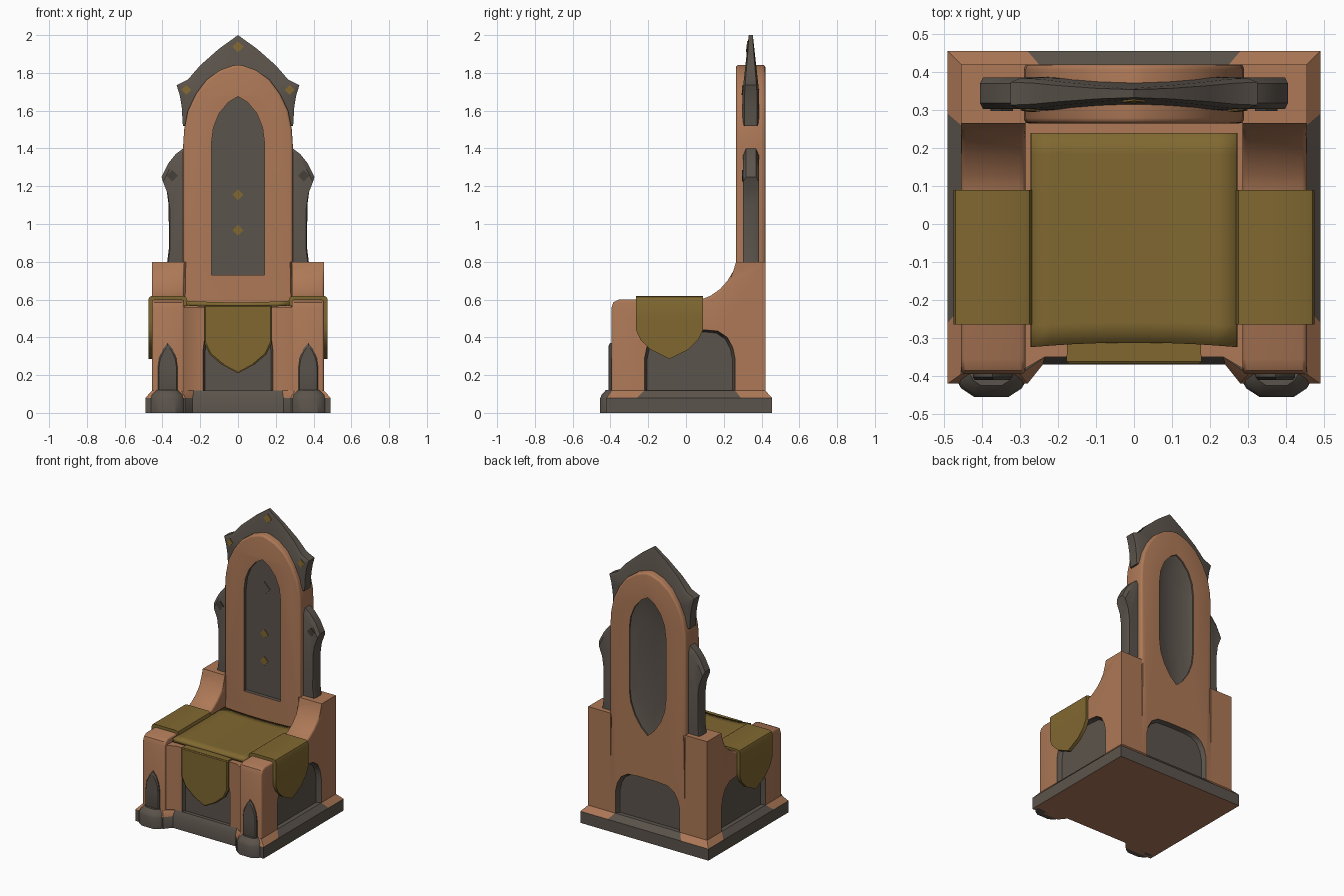
import bpy, bmesh, math
from mathutils import Vector
from mathutils.bvhtree import BVHTree

cube = bpy.data.objects.get("Cube")
if cube:
    bpy.data.objects.remove(cube, do_unlink=True)


def material(name, r, g, b):
    m = bpy.data.materials.new(name)
    m.use_nodes = True
    m.diffuse_color = (r, g, b, 1)
    node = next(n for n in m.node_tree.nodes if n.type == 'BSDF_PRINCIPLED')
    node.inputs["Base Color"].default_value = (r, g, b, 1)
    node.inputs["Roughness"].default_value = 0.8
    return m


WOOD = material("warm wood", 0.42, 0.19, 0.095)
STONE = material("grey stone", 0.105, 0.088, 0.072)
DARK = material("dark stone", 0.06, 0.05, 0.04)
CLOTH = material("olive cloth", 0.215, 0.137, 0.03)
GOLD = material("dull gold", 0.22, 0.135, 0.03)


def smooth(me):
    me.shade_smooth()
    me.set_sharp_from_angle(angle=math.radians(32))


def finish(name, bm, mats):
    bmesh.ops.recalc_face_normals(bm, faces=bm.faces)
    me = bpy.data.meshes.new(name)
    bm.to_mesh(me)
    bm.free()
    for m in mats:
        me.materials.append(m)
    smooth(me)
    ob = bpy.data.objects.new(name, me)
    bpy.context.scene.collection.objects.link(ob)
    return ob


def skin(name, rings, mats, index=0, bevel=0, pick=None, paint=None):
    """Closed solid through equal rings of points, with capped ends."""
    bm = bmesh.new()
    vs = [[bm.verts.new(p) for p in ring] for ring in rings]
    n = len(vs[0])
    for a, b in zip(vs, vs[1:]):
        for i in range(n):
            j = (i + 1) % n
            bm.faces.new((a[i], a[j], b[j], b[i]))
    bm.faces.new(vs[0])
    bm.faces.new(vs[-1])
    bmesh.ops.recalc_face_normals(bm, faces=bm.faces)
    if bevel:
        edges = [e for e in bm.edges
                 if pick(e, (e.verts[0].co + e.verts[1].co) / 2)]
        bmesh.ops.bevel(bm, geom=edges, offset=bevel, segments=3, profile=0.5,
                        affect='EDGES', clamp_overlap=True)
    for f in bm.faces:
        f.normal_update()
        f.material_index = paint(f) if paint else index
    return finish(name, bm, mats)


def loft(name, outline, rings, axis, mats, centre=(0, 0), **kw):
    """Rings of (depth, scale) made from one flat outline."""
    def place(a, b, d):
        return {'x': (d, a, b), 'y': (a, d, b), 'z': (a, b, d)}[axis]
    ca, cb = centre
    pts = [[place(ca + (a - ca) * s, cb + (b - cb) * s, d) for a, b in outline]
           for d, s in rings]
    return skin(name, pts, mats, **kw)


def mir(half, c=0):
    return [(c + x, y) for x, y in half] + [(c - x, y) for x, y in reversed(half) if x]


def arch(w, low, top, c=0):
    h = top - low
    return mir([(w, low), (w, low + h * 0.55), (w * 0.95, low + h * 0.72),
                (w * 0.83, low + h * 0.88), (w * 0.62, low + h * 0.98), (w * 0.3, top)], c)


def carve(ob, cutter):
    mod = ob.modifiers.new("recess", 'BOOLEAN')
    mod.operation, mod.solver, mod.object = 'DIFFERENCE', 'EXACT', cutter
    cutter.hide_render = True
    bpy.context.view_layer.update()
    dg = bpy.context.evaluated_depsgraph_get()
    me = bpy.data.meshes.new_from_object(ob.evaluated_get(dg))
    ob.modifiers.clear()
    ob.data = me
    bpy.data.objects.remove(cutter, do_unlink=True)
    smooth(me)


BODY = [WOOD, STONE]

# Plinth with a sloped skirt: wood at the corners, stone between
outer = mir([(0.28, 0.455), (0.49, 0.455), (0.49, 0.29), (0.49, -0.26),
             (0.49, -0.42), (0.28, -0.42), (0.24, -0.37)])
inner = mir([(0.25, 0.42), (0.455, 0.42), (0.455, 0.26), (0.455, -0.22),
             (0.455, -0.395), (0.30, -0.395), (0.235, -0.35)])


def plinth_paint(f):
    c, nz = f.calc_center_median(), f.normal.z
    corner = abs(c.x) > 0.25 and (c.y > 0.27 or c.y < -0.24)
    return 0 if nz < -0.5 or (0.1 < nz < 0.95 and corner) else 1


skin("plinth", [[(x, y, z) for x, y in o] for o, z in
                ((outer, 0), (outer, 0.08), (inner, 0.118))], BODY, paint=plinth_paint)

# Seat block with the front panel
seat = loft("seat_block", mir([(0.295, 0.3), (0.295, -0.385), (0.235, -0.35)]),
            [(0.08, 1), (0.56, 1)], 'z', BODY)
carve(seat, loft("seat_cutter", arch(0.185, 0.1, 0.52), [(-0.45, 1), (-0.345, 1), (-0.325, 0.94)],
                 'y', BODY, (0, 0.27), index=1))

# Arms that sweep up into the back shoulders
arm_side = [(-0.395, 0.08), (-0.395, 0.555), (-0.385, 0.585), (-0.355, 0.6), (0.08, 0.6),
            (0.13, 0.62), (0.18, 0.655), (0.22, 0.7), (0.25, 0.75), (0.265, 0.8),
            (0.42, 0.8), (0.42, 0.08)]


def arm_edge(e, m):
    return abs(e.verts[0].co.x - e.verts[1].co.x) < 1e-4 and m.y < 0.25 and m.z > 0.09


for s, side in ((1, "left"), (-1, "right")):
    arm = loft(side + "_arm", arm_side, [(s * 0.285, 1), (s * 0.455, 1)], 'x', BODY,
               bevel=0.014, pick=arm_edge)
    carve(arm, loft("arm_cutter", arch(0.24, 0.1, 0.44, 0.02),
                    [(s * 0.5, 1), (s * 0.45, 1), (s * 0.425, 0.94)],
                    'x', BODY, (0.02, 0.26), index=1))

# Tall arched back with three recessed panels
back = loft("backrest", mir([(0.29, 0.08), (0.29, 0.8), (0.29, 1.42), (0.285, 1.5), (0.265, 1.6),
                             (0.222, 1.69), (0.165, 1.765), (0.095, 1.815), (0.03, 1.838),
                             (0, 1.843)]),
            [(0.265, 1), (0.42, 1)], 'y', BODY, bevel=0.014,
            pick=lambda e, m: abs(e.verts[0].co.y - e.verts[1].co.y) < 1e-4 and m.z > 0.82)
lancet = [(0.14, 1.43), (0.13, 1.51), (0.1, 1.585), (0.05, 1.645), (0, 1.675)]
tail = [(0, 0.72), (0.05, 0.765), (0.1, 0.84), (0.13, 0.92), (0.14, 1.0)]
carve(back, loft("panel_cutter", mir([(0.14, 0.73)] + lancet), [(0.2, 1), (0.29, 1)],
                 'y', BODY, index=1))
carve(back, loft("rear_cutter", mir(tail + lancet), [(0.45, 1), (0.41, 1), (0.393, 0.8)],
                 'y', BODY, (0, 1.2), index=1))
carve(back, loft("low_cutter", arch(0.245, 0.1, 0.42), [(0.46, 1), (0.415, 1), (0.39, 0.94)],
                 'y', BODY, (0, 0.25), index=1))

# Pointed crown, thinner toward its tip
crown_line = mir([(0, 1.5), (0.2, 1.5), (0.292, 1.52), (0.298, 1.62), (0.308, 1.68),
                  (0.325, 1.735), (0.265, 1.765), (0.2, 1.84), (0.1, 1.928), (0, 2.0)])


def crown_ring(scale, fat, sign):
    pts = []
    for x, z in crown_line:
        x, z = x * scale, 1.65 + (z - 1.65) * scale
        half = 0.044 - 0.03 * max(0, min(1, (z - 1.7) / 0.27))
        pts.append((x, 0.343 + sign * half * fat, z))
    return pts


steps = [(0.4, 1), (0.92, 1), (1, 0.75)]
crown = skin("crown", [crown_ring(a, b, -1) for a, b in steps]
             + [crown_ring(a, b, 1) for a, b in reversed(steps)], [STONE])

# Side wings of the back
wing_line = [(0.27, 0.79), (0.376, 0.79), (0.366, 0.87), (0.367, 1.1), (0.378, 1.18),
             (0.405, 1.25), (0.37, 1.32), (0.33, 1.37), (0.29, 1.4), (0.27, 1.4)]
wings = {}
for s, side in ((1, "left"), (-1, "right")):
    wings[s] = loft(side + "_wing", [(s * x, z) for x, z in wing_line],
                    [(0.302, 0.94), (0.318, 1), (0.37, 1), (0.386, 0.94)],
                    'y', [STONE], (s * 0.27, 0.8))

# Front feet and pointed post plates
for s, side in ((1, "left"), (-1, "right")):
    foot = mir([(0.095, -0.38), (0.095, -0.405), (0.08, -0.432), (0.045, -0.455)], s * 0.375)
    loft(side + "_front_foot", foot, [(0, 1), (0.075, 1), (0.095, 0.9), (0.12, 0.6)],
         'z', [STONE], (s * 0.375, -0.38))
    plate = mir([(0.052, 0.06), (0.052, 0.24), (0.045, 0.29), (0.025, 0.34), (0, 0.37)], s * 0.372)
    loft(side + "_post_plate", plate, [(-0.37, 1), (-0.403, 1), (-0.41, 0.9)],
         'y', [STONE], (s * 0.372, 0.2))

# Sagging seat cloth
bm = bmesh.new()
bmesh.ops.create_grid(bm, x_segments=10, y_segments=10, size=1)
for v in bm.verts:
    x, y = v.co.x, v.co.y
    pull = 0.012 * (1 - x * x) * max(0, -y)
    v.co = Vector((0.272 * x, -0.042 + 0.282 * y + pull, 0.572 + 0.009 * x * x))
cloth = finish("seat_cloth", bm, [CLOTH])
solid = cloth.modifiers.new("thickness", 'SOLIDIFY')
solid.thickness, solid.offset = 0.026, 0

# Front drape with its fold over the seat edge
loft("front_drape", mir([(0.178, 0.568), (0.178, 0.37), (0.15, 0.31), (0.09, 0.258), (0, 0.21)]),
     [(-0.345, 1), (-0.362, 1), (-0.368, 0.96)], 'y', [CLOTH], (0, 0.45))
loft("front_drape_fold", mir([(0.176, -0.362), (0.176, -0.3)]),
     [(0.55, 1), (0.57, 1)], 'z', [CLOTH])

# Arm drapes: a folded strip and a pointed hanging flap
fold = [(0.268, 0.565), (0.268, 0.595), (0.275, 0.613), (0.29, 0.62), (0.455, 0.62),
        (0.469, 0.614), (0.475, 0.6), (0.475, 0.5), (0.45, 0.5), (0.45, 0.59),
        (0.29, 0.59), (0.29, 0.565)]
flap = mir([(0.1775, 0.5), (0.1775, 0.44), (0.155, 0.39), (0.1, 0.335), (0, 0.285)], -0.0875)
for s, side in ((1, "left"), (-1, "right")):
    loft(side + "_arm_drape", [(s * x, z) for x, z in fold], [(-0.265, 1), (0.09, 1)], 'y', [CLOTH])
    loft(side + "_arm_flap", flap, [(s * 0.45, 1), (s * 0.475, 1)], 'x', [CLOTH])


# Diamond studs laid on the surface of their part
def diamond(name, x, z, r, mat, target):
    src = bmesh.new()
    src.from_mesh(target.data)
    tree = BVHTree.FromBMesh(src)
    src.free()

    def drop(dx, dz):
        hit = tree.ray_cast(Vector((x + dx, -1, z + dz)), Vector((0, 1, 0)))[0]
        return hit if hit else Vector((x + dx, 0.3, z + dz))
    pts = [drop(0, r), drop(r, 0), drop(0, -r), drop(-r, 0)]
    lift = Vector((0, -0.005, 0))
    skin(name, [[p - lift * 0.5 for p in pts], [p + lift for p in pts]], [mat])


diamond("upper_panel_stud", 0, 1.47, 0.046, STONE, back)
diamond("middle_panel_stud", 0, 1.155, 0.03, GOLD, back)
diamond("lower_panel_stud", 0, 0.967, 0.03, GOLD, back)
diamond("crown_top_stud", 0, 1.938, 0.03, GOLD, crown)
for s, side in ((1, "left"), (-1, "right")):
    diamond(side + "_crown_stud", s * 0.273, 1.71, 0.026, GOLD, crown)
    diamond(side + "_wing_stud", s * 0.348, 1.255, 0.03, DARK, wings[s])
